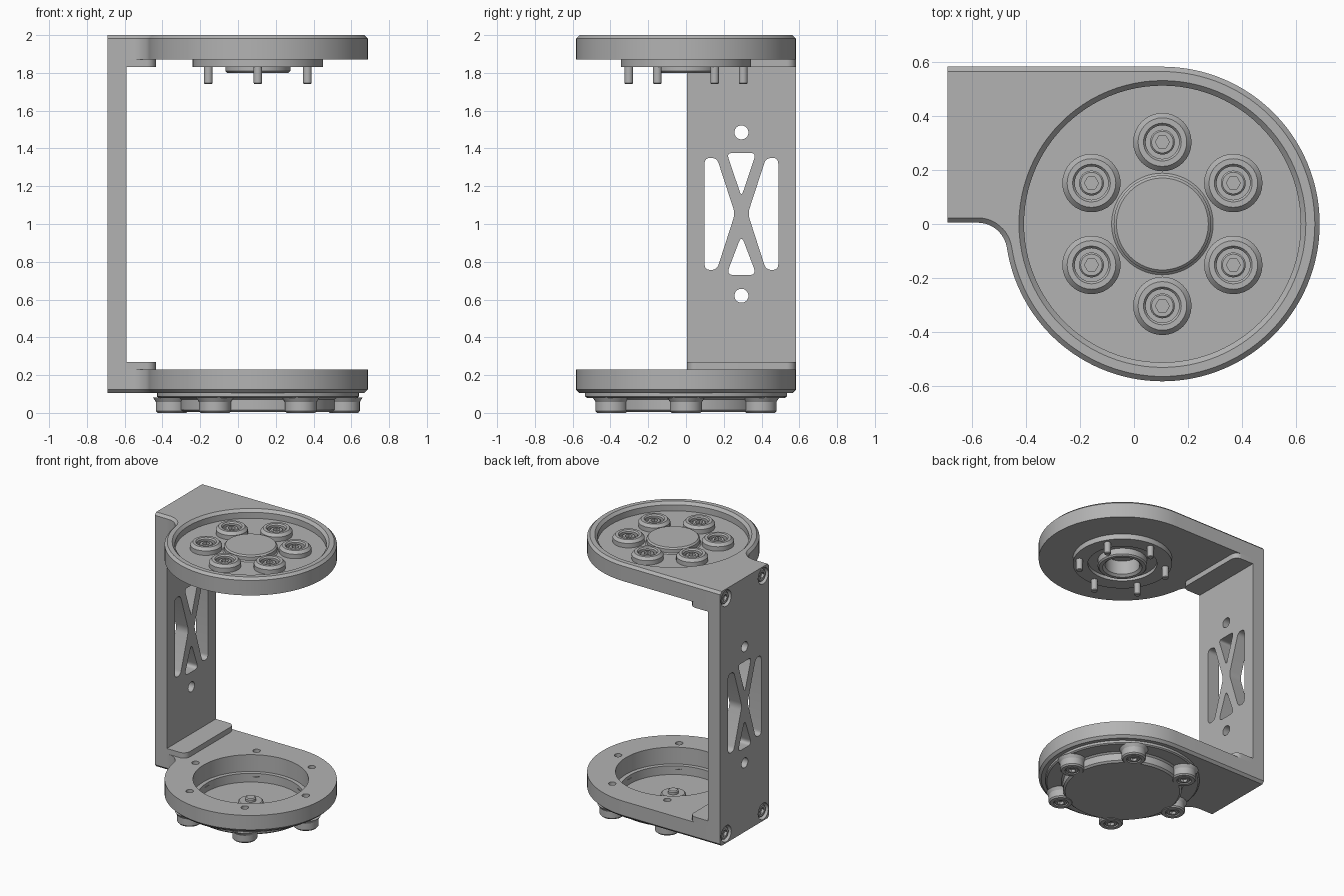
import bpy, bmesh, math
from mathutils import Vector, Matrix

if "Cube" in bpy.data.objects:
    bpy.data.objects.remove(bpy.data.objects["Cube"])

CX, R = 0.105, 0.582          # disc centre and radius
Y0, Y1 = 0.005, R             # side wall width
X0, X1 = -0.69, -0.59         # side wall thickness
LOW, LOW_TOP, HIGH, TOP = 0.105, 0.23, 1.87, 2.0
FLOOR, CHAMFER = 1.935, 0.018
CENTRE = Vector((CX, 0, 0))

grey = bpy.data.materials.new("metal_grey")
grey.use_nodes = True
grey.diffuse_color = (0.45, 0.45, 0.45, 1)
grey.node_tree.nodes["Principled BSDF"].inputs["Base Color"].default_value = grey.diffuse_color


def ring_points(radius, count=6, start=0.0):
    return [CENTRE + Vector((radius * math.cos(start + i * math.tau / count),
                             radius * math.sin(start + i * math.tau / count), 0))
            for i in range(count)]


def arc(cx, cy, r, a0, a1, steps):
    return [(cx + r * math.cos(a0 + (a1 - a0) * i / steps),
             cy + r * math.sin(a0 + (a1 - a0) * i / steps)) for i in range(steps + 1)]


def circle(cx, cy, r, n=32):
    return arc(cx, cy, r, 0, math.tau, n)[:-1]


def rounded(points, trim, steps=6):
    """Round every corner of a polygon with a small curve."""
    out, pts = [], [Vector(p) for p in points]
    for i, p in enumerate(pts):
        a = p + (pts[i - 1] - p).normalized() * trim
        b = p + (pts[(i + 1) % len(pts)] - p).normalized() * trim
        for k in range(steps + 1):
            t = k / steps
            out.append(tuple(a * (1 - t) ** 2 + p * 2 * t * (1 - t) + b * t * t))
    return out


def prism(bm, pts, lo, hi, along_x=False):
    place = (lambda p, h: (h, p[0], p[1])) if along_x else (lambda p, h: (p[0], p[1], h))
    a = [bm.verts.new(place(p, lo)) for p in pts]
    b = [bm.verts.new(place(p, hi)) for p in pts]
    bm.faces.new(a)
    bm.faces.new(b)
    for i in range(len(pts)):
        j = (i + 1) % len(pts)
        bm.faces.new((a[i], a[j], b[j], b[i]))
    bmesh.ops.recalc_face_normals(bm, faces=bm.faces)


def lathe(bm, profile, at=CENTRE, steps=64, closed=False):
    """Spin an (radius, height) profile round the vertical."""
    verts = [bm.verts.new((r, 0, z)) for r, z in profile]
    pairs = list(zip(verts, verts[1:])) + ([(verts[-1], verts[0])] if closed else [])
    edges = [bm.edges.new(p) for p in pairs]
    old = set(bm.verts) - set(verts)
    bmesh.ops.spin(bm, geom=verts + edges, cent=(0, 0, 0), axis=(0, 0, 1),
                   angle=math.tau, steps=steps)
    new = [v for v in bm.verts if v not in old]
    bmesh.ops.remove_doubles(bm, verts=new, dist=1e-5)
    new = [v for v in bm.verts if v not in old]
    bmesh.ops.translate(bm, verts=new, vec=at)
    bmesh.ops.recalc_face_normals(bm, faces=bm.faces)


def add(name, bm):
    mesh = bpy.data.meshes.new(name)
    bm.to_mesh(mesh)
    bm.free()
    mesh.materials.append(grey)
    obj = bpy.data.objects.new(name, mesh)
    bpy.context.collection.objects.link(obj)
    return obj


def lathe_part(name, profile, at=CENTRE, steps=64, closed=False):
    bm = bmesh.new()
    lathe(bm, profile, at, steps, closed)
    return add(name, bm)


def cut(obj, bm):
    cutter = add("cutter", bm)
    cutter.hide_render = True
    mod = obj.modifiers.new("cut", "BOOLEAN")
    mod.operation, mod.solver, mod.object = "DIFFERENCE", "EXACT", cutter
    bpy.context.view_layer.update()
    graph = bpy.context.evaluated_depsgraph_get()
    mesh = bpy.data.meshes.new_from_object(obj.evaluated_get(graph))
    obj.modifiers.clear()
    obj.data = mesh
    bpy.data.objects.remove(cutter)


# Teardrop plates with a chamfer on the outer edge
FIL = 0.11
fy = Y0 - FIL
fx = CX - math.sqrt((R + FIL) ** 2 - fy ** 2)
tilt = math.atan2(-fy, CX - fx)
outline = (arc(CX, 0, R, math.pi / 2, tilt - math.pi, 90)
           + arc(fx, fy, FIL, tilt, math.pi / 2, 12)[1:] + [(X1, Y0), (X1, Y1)])


def plate(name, lo, hi, edge_z):
    bm = bmesh.new()
    prism(bm, outline, lo, hi)
    rim = [e for e in bm.edges
           if all(abs(v.co.z - edge_z) < 1e-4 for v in e.verts)
           and not all(abs(v.co.x - X1) < 1e-4 for v in e.verts)]
    bmesh.ops.bevel(bm, geom=rim, offset=CHAMFER, segments=1, affect="EDGES")
    return add(name, bm)


top_plate = plate("top_plate", HIGH, TOP, TOP)
bm = bmesh.new()
lathe(bm, [(0, FLOOR), (0.512, FLOOR), (0.512, 1.98), (0.54, 2.01), (0, 2.01)], steps=96)
lathe(bm, [(0, 1.86), (0.12, 1.86), (0.12, 1.92), (0, 1.92)])
cut(top_plate, bm)

bottom_plate = plate("bottom_plate", LOW, LOW_TOP, LOW)
bm = bmesh.new()
lathe(bm, [(0, 0.09), (0.39, 0.09), (0.39, 0.25), (0, 0.25)], steps=96)
for p in ring_points(0.455):
    prism(bm, circle(p.x, p.y, 0.026, 20), 0.13, 0.25)
cut(bottom_plate, bm)

# Side wall with truss cutouts and bolt counterbores
MID = (Y0 + Y1) / 2
c = CHAMFER
wall = [(Y0 + c, LOW), (Y1 - c, LOW), (Y1, LOW + c), (Y1, TOP - c),
        (Y1 - c, TOP), (Y0 + c, TOP), (Y0, TOP - c), (Y0, LOW + c)]
bm = bmesh.new()
prism(bm, wall, X0, X1, True)
side_wall = add("side_wall", bm)
bm = bmesh.new()
for s in (-1, 1):
    side = [(MID + s * 0.195, 1.35), (MID + s * 0.13, 1.35), (MID + s * 0.034, 1.055),
            (MID + s * 0.13, 0.757), (MID + s * 0.195, 0.757)]
    prism(bm, rounded(side, 0.031), X0 - 0.1, X1 + 0.1, True)
upper = [(MID - 0.078, 1.376), (MID + 0.078, 1.376), (MID, 1.145)]
lower = [(MID - 0.08, 0.73), (MID + 0.08, 0.73), (MID, 0.94)]
prism(bm, rounded(upper, 0.03), X0 - 0.1, X1 + 0.1, True)
prism(bm, rounded(lower, 0.04), X0 - 0.1, X1 + 0.1, True)
for z in (0.62, 1.485):
    prism(bm, circle(MID, z, 0.037), X0 - 0.1, X1 + 0.1, True)
wall_bolts = [(y, z) for y in (Y0 + 0.07, Y1 - 0.07) for z in (0.175, 1.93)]
for y, z in wall_bolts:
    prism(bm, circle(y, z, 0.06), X0 - 0.1, X0 + 0.04, True)
cut(side_wall, bm)

# Corner blocks where the plates meet the wall
lug = [(X1, Y0), *arc(-0.485, Y0 + 0.05, 0.05, -math.pi / 2, 0, 8),
       *arc(-0.485, Y1 - 0.05, 0.05, 0, math.pi / 2, 8), (X1, Y1)]
for name, lo, hi in (("upper_block", 1.83, HIGH), ("lower_block", LOW_TOP, 0.27)):
    bm = bmesh.new()
    prism(bm, lug, lo, hi)
    add(name, bm)

# Parts on the top plate: centre cap, bolt bosses, underside hub
lathe_part("centre_cap", [(0, 1.93), (0.188, 1.93), (0.188, FLOOR), (0.18, 1.943),
                          (0.18, 1.97), (0.17, 1.98), (0, 1.98)])
lathe_part("underside_hub", [(0.345, 1.875), (0.345, 1.83), (0.24, 1.83), (0.24, 1.855),
                             (0.172, 1.855), (0.172, 1.81), (0.162, 1.80), (0.138, 1.80),
                             (0.12, 1.815), (0.12, 1.875)], closed=True)
top_spots = ring_points(0.303, start=math.pi / 6)
for p in top_spots:
    lathe_part("bolt_boss", [(0, 1.93), (0.108, 1.93), (0.108, 1.968), (0.09, 1.988),
                             (0.07, 1.988), (0.062, 1.978), (0.062, 1.945), (0, 1.945)], p, 32)
    lathe_part("bolt_shank", [(0, 1.742), (0.019, 1.742), (0.023, 1.747),
                              (0.023, 1.84), (0, 1.84)], p, 20)

# Bottom cover with scalloped bosses and an inner spindle
lathe_part("bottom_cover", [(0, 0.004), (0.398, 0.004), (0.412, 0.016), (0.412, 0.07),
                            (0.425, 0.08), (0.525, 0.08), (0.535, 0.087), (0.535, LOW),
                            (0.36, LOW), (0.36, 0.04), (0, 0.04)], steps=96)
lathe_part("spindle", [(0, 0.035), (0.085, 0.035), (0.085, 0.065), (0.077, 0.073),
                       (0.036, 0.073), (0.036, 0.09), (0.029, 0.097), (0, 0.097)], steps=32)
cover_spots = ring_points(0.455)
for p in cover_spots:
    lathe_part("cover_boss", [(0, 0.025), (0.05, 0.025), (0.05, 0), (0.076, 0), (0.085, 0.01),
                              (0.085, 0.058), (0.1, 0.082), (0, 0.082)], p, 32)

# Socket-head bolts share one mesh
head = lathe_part("socket_bolt", [(0, 0), (0.046, 0), (0.046, 0.024), (0.04, 0.03), (0, 0.03)],
                  Vector(), 32)
bm = bmesh.new()
prism(bm, circle(0, 0, 0.026, 6), 0.01, 0.05)
cut(head, bm)
bolt_mesh = head.data
bpy.data.objects.remove(head)


def bolt(name, at, direction):
    obj = bpy.data.objects.new(name, bolt_mesh)
    turn = Vector(direction).to_track_quat("Z", "Y").to_matrix().to_4x4()
    obj.matrix_world = Matrix.Translation(at) @ turn
    bpy.context.collection.objects.link(obj)


for p in top_spots:
    bolt("top_bolt", p + Vector((0, 0, 1.945)), (0, 0, 1))
for p in cover_spots:
    bolt("cover_bolt", p + Vector((0, 0, 0.032)), (0, 0, -1))
for y, z in wall_bolts:
    bolt("wall_bolt", Vector((X0 + 0.04, y, z)), (-1, 0, 0))

# Smooth the round walls, keep edges sharp
for obj in bpy.context.collection.objects:
    if obj.type == "MESH":
        obj.select_set(True)
        bpy.context.view_layer.objects.active = obj
bpy.ops.object.shade_smooth_by_angle(angle=math.radians(30))
